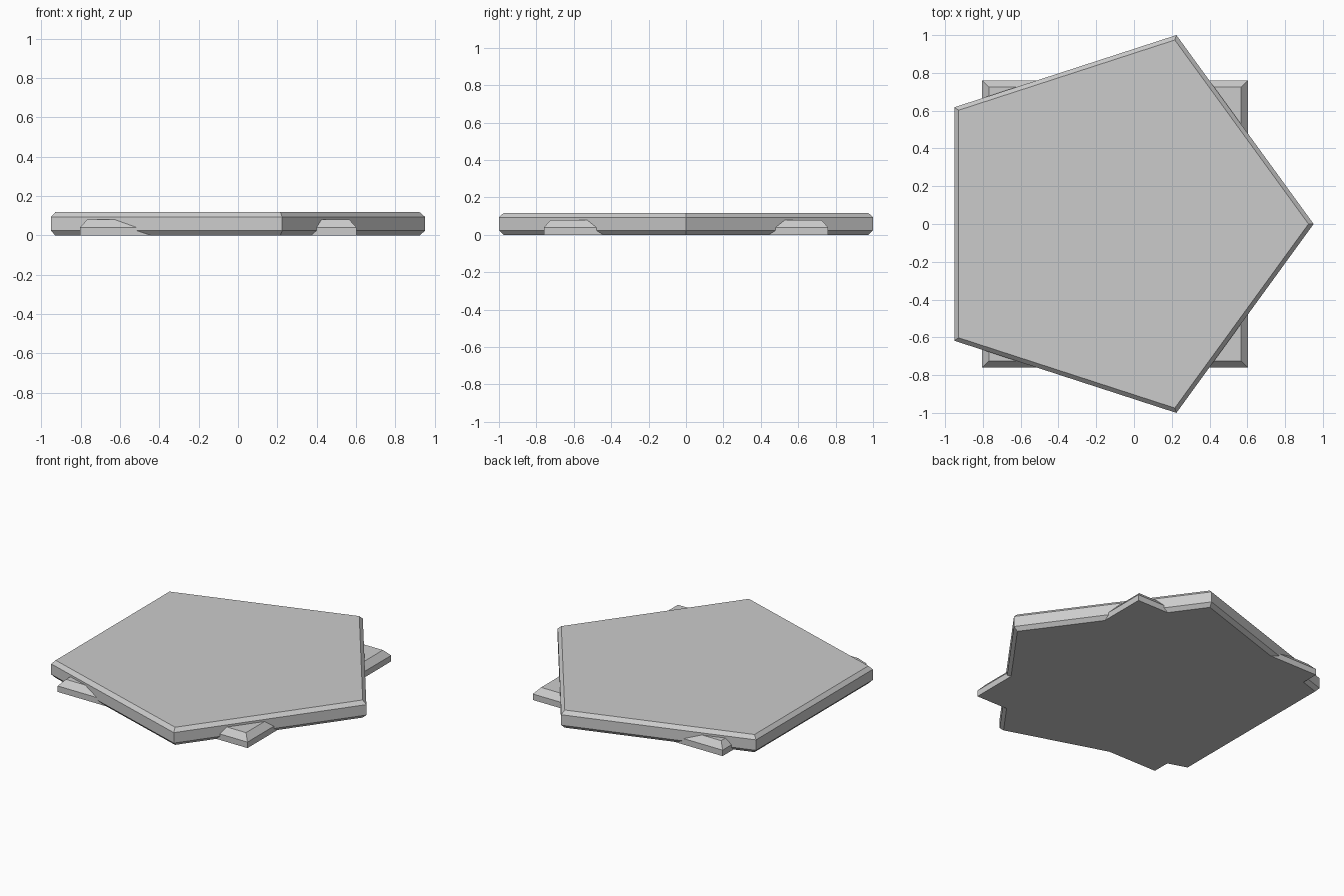
import bpy, bmesh
from math import cos, sin, pi

if "Cube" in bpy.data.objects:
    bpy.data.objects.remove(bpy.data.objects["Cube"])

CX = -0.1005  # shared centre of both plates, so the overall bounds are centred


def plate(name, outline, layers):
    """Convex plate centred on CX: stacks the outline at (z, scale_x, scale_y) layers."""
    bm = bmesh.new()
    rings = [[bm.verts.new((CX + x * sx, y * sy, z)) for x, y in outline]
             for z, sx, sy in layers]
    n = len(outline)
    for lo, hi in zip(rings, rings[1:]):
        for i in range(n):
            j = (i + 1) % n
            bm.faces.new((lo[i], lo[j], hi[j], hi[i]))
    bm.faces.new(rings[0][::-1])
    bm.faces.new(rings[-1])
    mesh = bpy.data.meshes.new(name)
    bm.to_mesh(mesh)
    bm.free()
    obj = bpy.data.objects.new(name, mesh)
    bpy.context.collection.objects.link(obj)
    return obj


# Five-sided slab, chamfered on the top and bottom rims
R = 1 / sin(2 * pi / 5)
pentagon = [(R * cos(2 * pi * i / 5), R * sin(2 * pi * i / 5)) for i in range(5)]
s = 1 - 0.022 / (R * cos(pi / 5))
plate("pentagon_slab", pentagon,
      [(0, s, s), (0.024, 1, 1), (0.094, 1, 1), (0.118, s, s)])

# Rectangular base plate whose corners stick out, chamfered on the top only
HX, HY, INSET = 0.703, 0.76, 0.036
rectangle = [(HX, HY), (-HX, HY), (-HX, -HY), (HX, -HY)]
plate("base_plate", rectangle,
      [(0, 1, 1), (0.04, 1, 1), (0.08, 1 - INSET / HX, 1 - INSET / HY)])
